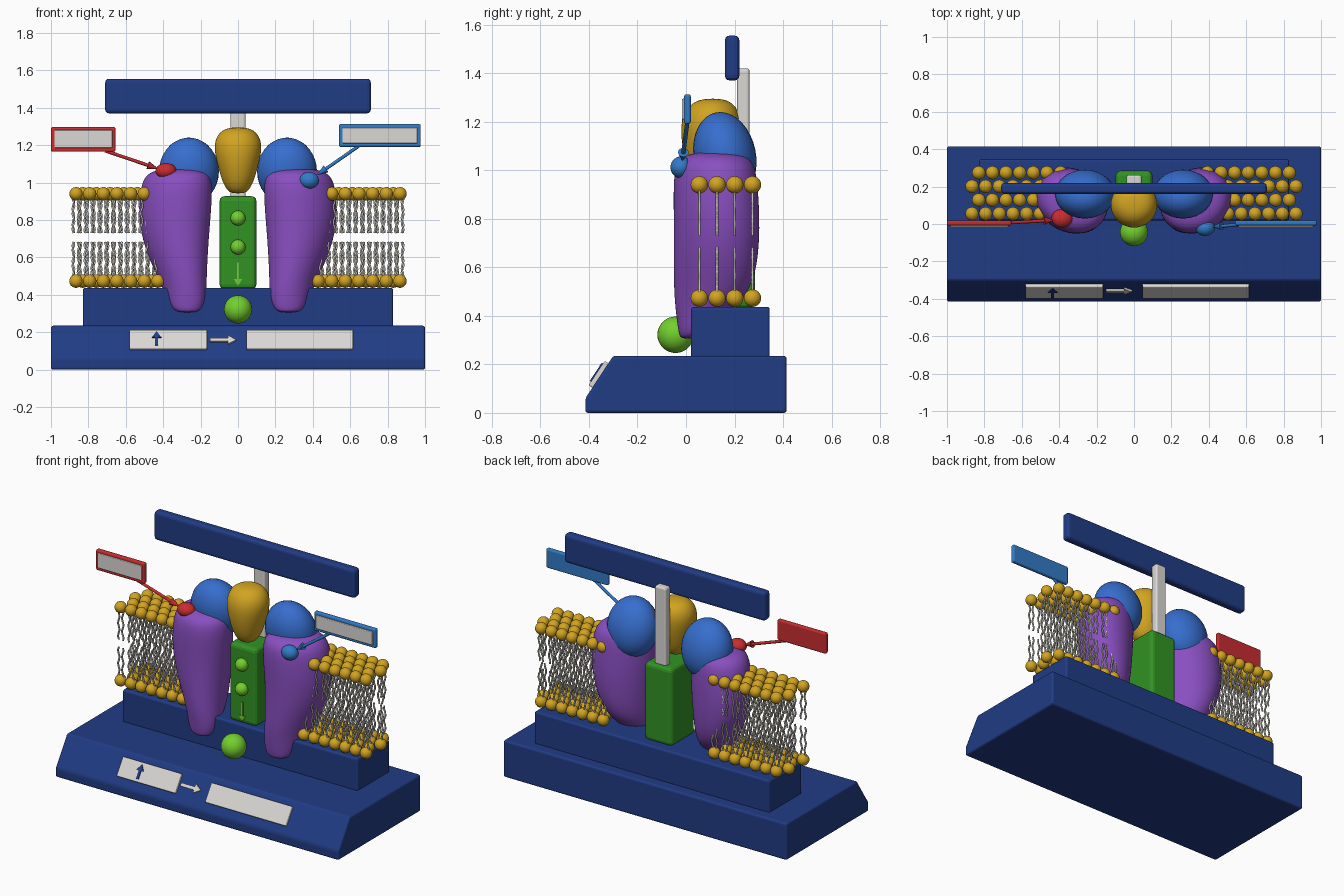
import bpy, bmesh, math
from mathutils import Matrix, Vector

cube = bpy.data.objects.get("Cube")
if cube:
    bpy.data.objects.remove(cube, do_unlink=True)


def material(name, *rgb):
    mat = bpy.data.materials.new(name)
    mat.use_nodes = True
    mat.diffuse_color = (*rgb, 1)
    mat.node_tree.nodes["Principled BSDF"].inputs["Base Color"].default_value = (*rgb, 1)
    return mat


navy = material("navy", .015, .045, .235)
purple = material("purple", .25, .078, .53)
blue = material("blue", .038, .156, .62)
gold = material("gold", .64, .37, .015)
green = material("green", .032, .29, .017)
lime = material("lime", .17, .63, .026)
red = material("red", .58, .026, .03)
sky = material("sky blue", .032, .2, .58)
white = material("off white", .7, .69, .66)
cream = material("tail cream", .6, .58, .52)


def finish(name, bm, mat, bevel=0, subsurf=0, angle=40):
    """Turn a bmesh into a named, coloured and shaded object."""
    bmesh.ops.recalc_face_normals(bm, faces=bm.faces)
    mesh = bpy.data.meshes.new(name)
    bm.to_mesh(mesh)
    bm.free()
    obj = bpy.data.objects.new(name, mesh)
    bpy.context.collection.objects.link(obj)
    mesh.materials.append(mat)
    if bevel:
        mod = obj.modifiers.new("Bevel", "BEVEL")
        mod.width, mod.segments = bevel, 3
    if subsurf:
        mod = obj.modifiers.new("Subdivision", "SUBSURF")
        mod.levels = mod.render_levels = subsurf
    bpy.ops.object.select_all(action="DESELECT")
    obj.select_set(True)
    bpy.context.view_layer.objects.active = obj
    if subsurf:
        bpy.ops.object.shade_smooth()
    elif not bevel:
        bpy.ops.object.shade_smooth_by_angle(angle=math.radians(angle))
    return obj


def box(name, mat, low, high, bevel=.012, frame=Matrix()):
    """Rounded box between two corners, in an optional frame."""
    low, high = Vector(low), Vector(high)
    bm = bmesh.new()
    place = Matrix.Translation((low + high) / 2) @ Matrix.Diagonal((*(high - low), 1))
    bmesh.ops.create_cube(bm, size=1, matrix=frame @ place)
    return finish(name, bm, mat, bevel)


def prism(name, mat, outline, depth, frame, bevel=0):
    """Extrude a flat outline along the frame's z axis."""
    bm = bmesh.new()
    face = bm.faces.new([bm.verts.new(frame @ Vector((a, b, 0))) for a, b in outline])
    new = bmesh.ops.extrude_face_region(bm, geom=[face])["geom"]
    shift = frame.to_3x3() @ Vector((0, 0, depth))
    bmesh.ops.translate(bm, vec=shift, verts=[v for v in new if isinstance(v, bmesh.types.BMVert)])
    return finish(name, bm, mat, bevel)


def flat_arrow(name, mat, length, width, shaft, frame, depth=.008):
    """Plate arrow pointing along the frame's x axis."""
    h, w, s = length / 2, width / 2, shaft / 2
    neck = h - width * .8
    outline = [(-h, -s), (neck, -s), (neck, -w), (h, 0), (neck, w), (neck, s), (-h, s)]
    return prism(name, mat, outline, depth, frame)


def ball(name, mat, center, radii, tilt=Matrix()):
    bm = bmesh.new()
    place = Matrix.Translation(center) @ tilt @ Matrix.Diagonal((*radii, 1))
    bmesh.ops.create_uvsphere(bm, u_segments=28, v_segments=18, radius=1, matrix=place)
    return finish(name, bm, mat, angle=80)


def rod(bm, start, end, r1, r2):
    start, end = Vector(start), Vector(end)
    turn = (end - start).to_track_quat("Z", "Y").to_matrix().to_4x4()
    bmesh.ops.create_cone(bm, cap_ends=True, segments=16, radius1=r1, radius2=r2,
                          depth=(end - start).length,
                          matrix=Matrix.Translation((start + end) / 2) @ turn)


def pointer(name, mat, start, end):
    bm = bmesh.new()
    start, end = Vector(start), Vector(end)
    neck = end + (start - end).normalized() * .055
    rod(bm, start, neck, .009, .009)
    rod(bm, neck, end, .022, .002)
    return finish(name, bm, mat)


def loft(name, mat, rings, side=1, skew=0, count=16):
    """Smooth body through oval rings given as z, centre x, radius x, centre y, radius y."""
    bm = bmesh.new()
    loops = []
    for z, cx, rx, cy, ry in rings:
        loop = []
        for i in range(count):
            a = math.tau * i / count
            dy = 1.025 * ry * math.sin(a)
            x = cx + 1.025 * rx * math.cos(a) + skew * dy
            loop.append(bm.verts.new((side * x, cy + dy, z)))
        loops.append(loop)
    for lower, upper in zip(loops, loops[1:]):
        for i in range(count):
            j = (i + 1) % count
            bm.faces.new((lower[i], lower[j], upper[j], upper[i]))
    bm.faces.new(loops[0])
    bm.faces.new(loops[-1])
    return finish(name, bm, mat, subsurf=2)


# Stand: sloped base and upper step
along_x = Matrix(((0, 0, 1, -1), (1, 0, 0, 0), (0, 1, 0, 0), (0, 0, 0, 1)))
base_profile = [(-.415, 0), (.415, 0), (.415, .235), (-.3, .235), (-.415, .06)]
prism("base", navy, base_profile, 2, along_x, .012)
box("upper_step", navy, (-.83, .02, .225), (.83, .345, .437))

# Plates and arrows on the sloped face
slope = Matrix(((1, 0, 0, 0), (0, .549, -.836, -.3575), (0, .836, .549, .1475), (0, 0, 0, 1)))
box("left_plate", white, (.045, -.052, -.005), (.615, .068, .018), .006, slope)
box("right_plate", white, (-.58, -.052, -.005), (-.165, .068, .018), .006, slope)
flat_arrow("across_arrow", white, .14, .055, .02,
           slope @ Matrix.Translation((-.08, .008, 0)), .012)
flat_arrow("up_arrow", navy, .09, .05, .016,
           slope @ Matrix.Translation((-.435, .01, .016)) @ Matrix.Rotation(math.pi / 2, 4, "Z"))

# Top sign and its post
box("sign_board", navy, (-.71, .16, 1.37), (.71, .22, 1.555), .02)
box("sign_post", white, (-.04, .21, .92), (.04, .262, 1.42), .012)

# Central channel with small balls and a downward arrow
box("channel", green, (-.098, .045, .43), (.098, .285, .927), .025)
for n, z in enumerate((.81, .655)):
    ball(f"channel_ball_{n}", lime, (0, .04, z), (.04, .04, .04))
facing = Matrix(((0, -1, 0, 0), (0, 0, -1, .047), (-1, 0, 0, .51), (0, 0, 0, 1)))
flat_arrow("channel_arrow", lime, .125, .045, .012, facing)
ball("free_ball", lime, (0, -.043, .322), (.075, .075, .075))

# Gold egg above the channel
loft("centre_egg", gold, [
    (.942, 0, .03, .1, .03), (.955, 0, .055, .1, .06), (1.0, 0, .082, .1, .09),
    (1.08, 0, .105, .1, .113), (1.16, 0, .125, .102, .124), (1.22, 0, .125, .105, .12),
    (1.27, 0, .1, .108, .095), (1.296, 0, .05, .11, .045)])

# Paired purple bodies and blue domes
body_rings = [
    (.305, .27, .045, .01, .03), (.325, .272, .08, .02, .05), (.4, .277, .108, .06, .1),
    (.5, .3, .13, .11, .16), (.65, .33, .168, .125, .175), (.8, .34, .19, .127, .177),
    (.93, .332, .192, .122, .174), (1.02, .325, .182, .12, .165),
    (1.06, .318, .145, .12, .13), (1.075, .315, .075, .12, .07)]
for side, word in ((1, "left"), (-1, "right")):
    loft(f"{word}_body", purple, body_rings, side, .15)
    ball(f"{word}_dome", blue, (side * .262, .16, 1.06), (.16, .128, .182),
         Matrix.Rotation(math.radians(12), 4, "X"))

# Call-out labels, pointers and markers
box("right_label", red, (-1, -.008, 1.165), (-.655, .02, 1.297), .01)
box("right_label_plate", white, (-.982, -.016, 1.186), (-.672, 0, 1.28), .004)
pointer("right_pointer", red, (-.71, .005, 1.17), (-.43, .02, 1.075))
ball("right_marker", red, (-.385, .03, 1.062), (.056, .05, .042))
box("left_label", sky, (.54, -.008, 1.19), (.977, .02, 1.313), .01)
box("left_label_plate", white, (.558, -.016, 1.21), (.96, 0, 1.295), .004)
pointer("left_pointer", sky, (.645, .005, 1.195), (.425, -.015, 1.042))
ball("left_marker", sky, (.38, -.02, 1.012), (.052, .044, .045))

# Membrane: staggered head beads with paired wavy tails
beads = bmesh.new()
curve = bpy.data.curves.new("membrane_tails", "CURVE")
curve.dimensions = "3D"
curve.bevel_depth, curve.bevel_resolution, curve.use_fill_caps = .0055, 1, True
steps = 10
for side in (1, -1):
    for row in range(4):
        for col in range(7):
            x = side * (.866 - .073 * col - .036 * (row % 2))
            y = .055 + .073 * row
            for z, down in ((.94, -1), (.473, 1)):
                bmesh.ops.create_icosphere(beads, subdivisions=3, radius=.036,
                                           matrix=Matrix.Translation((x, y, z)))
                for offset in (-.014, .014):
                    tail = curve.splines.new("POLY")
                    tail.points.add(steps - 1)
                    for i, point in enumerate(tail.points):
                        t = i / (steps - 1)
                        wave = .006 * math.sin(t * 14 + row + offset * 90)
                        point.co = (x + offset + wave, y, z + down * (.025 + .185 * t), 1)
finish("membrane_heads", beads, gold, angle=80)
tails = bpy.data.objects.new("membrane_tails", curve)
bpy.context.collection.objects.link(tails)
curve.materials.append(cream)
bpy.ops.object.select_all(action="DESELECT")
tails.select_set(True)
bpy.context.view_layer.objects.active = tails
bpy.ops.object.convert(target="MESH")
